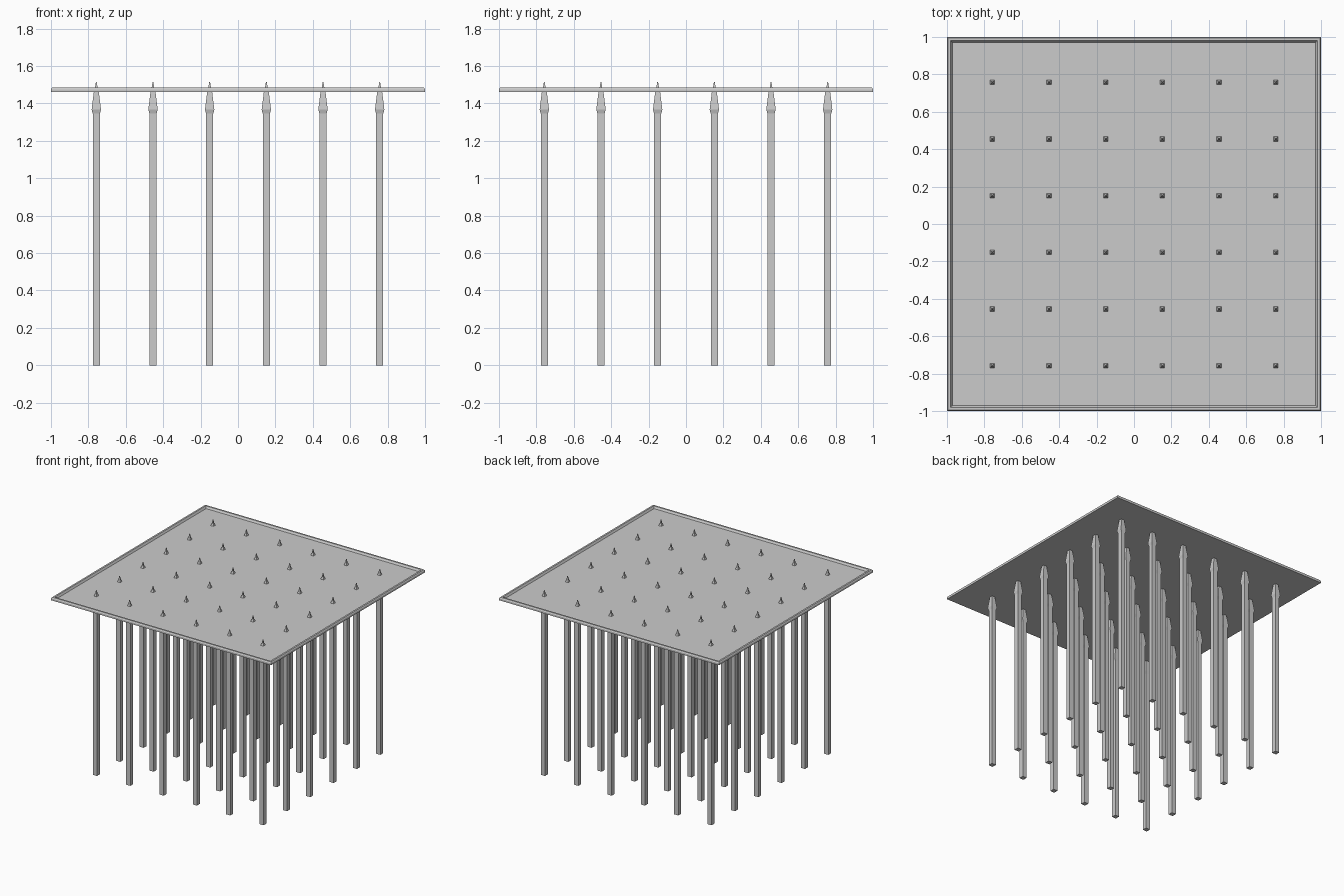
import bpy
import bmesh

cube = bpy.data.objects.get("Cube")
if cube:
    bpy.data.objects.remove(cube, do_unlink=True)

grey = bpy.data.materials.new("plain grey")
grey.use_nodes = True
colour = (0.6, 0.6, 0.6, 1)
grey.diffuse_color = colour
grey.node_tree.nodes["Principled BSDF"].inputs["Base Color"].default_value = colour


def square_loft(name, profile):
    """Stack square rings given as (half width, height) and cap both ends."""
    bm = bmesh.new()
    rings = [[bm.verts.new((sx * r, sy * r, z))
              for sx, sy in ((-1, -1), (1, -1), (1, 1), (-1, 1))]
             for r, z in profile]
    for low, high in zip(rings, rings[1:]):
        for i in range(4):
            j = (i + 1) % 4
            bm.faces.new((low[i], low[j], high[j], high[i]))
    bm.faces.new(rings[0][::-1])
    bm.faces.new(rings[-1])
    bmesh.ops.recalc_face_normals(bm, faces=bm.faces)
    mesh = bpy.data.meshes.new(name)
    bm.to_mesh(mesh)
    bm.free()
    mesh.materials.append(grey)
    return mesh


def place(name, mesh, x=0, y=0):
    obj = bpy.data.objects.new(name, mesh)
    obj.location = (x, y, 0)
    bpy.context.collection.objects.link(obj)


# Thin square tray with a chamfered raised rim and a sunken floor
tray = square_loft("tray", [(1, 1.46), (1, 1.475), (0.994, 1.484),
                            (0.98, 1.484), (0.97, 1.468)])
place("tray", tray)

# Square shafts with flared, pointed heads piercing the tray
spike = square_loft("spike", [(0.019, 0), (0.019, 1.345), (0.025, 1.367),
                              (0.0135, 1.46), (0.0125, 1.47),
                              (0.007, 1.485), (0.002, 1.515)])
COUNT, PITCH = 6, 0.303
for row in range(COUNT):
    for col in range(COUNT):
        place(f"spike_{row}_{col}", spike,
              (col - (COUNT - 1) / 2) * PITCH, (row - (COUNT - 1) / 2) * PITCH)
